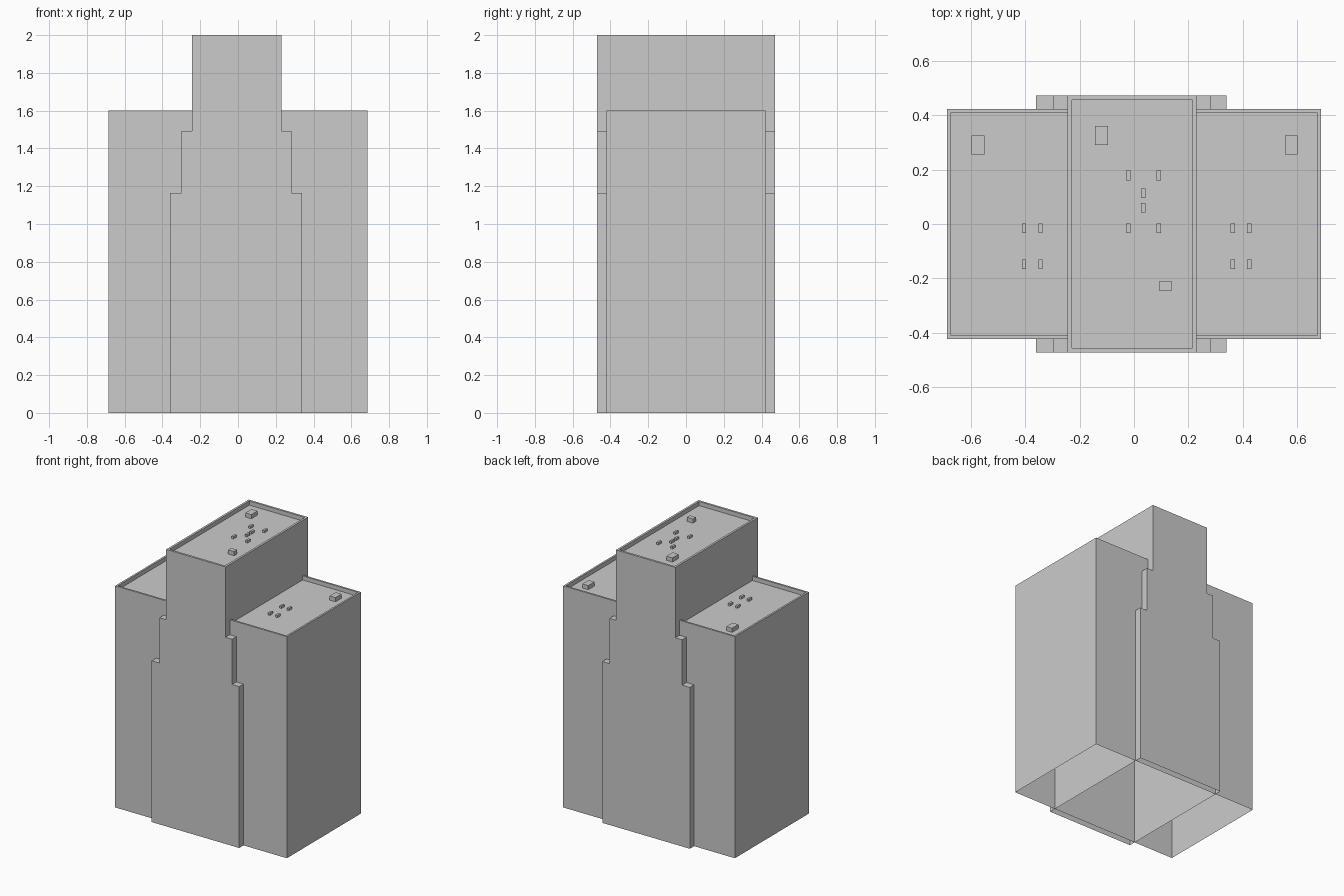
import bpy, bmesh

if "Cube" in bpy.data.objects:
    bpy.data.objects.remove(bpy.data.objects["Cube"])

RIM_DEPTH = 0.03


def finish(name, bm):
    bmesh.ops.recalc_face_normals(bm, faces=bm.faces[:])
    mesh = bpy.data.meshes.new(name)
    bm.to_mesh(mesh)
    bm.free()
    obj = bpy.data.objects.new(name, mesh)
    bpy.context.collection.objects.link(obj)
    return obj


def shell(name, profile, half_depth, rim):
    """Extrude an x-z profile along y, sink the roof behind a parapet, leave the base open."""
    bm = bmesh.new()
    face = bm.faces.new([bm.verts.new((x, -half_depth, z)) for x, z in profile])
    ext = bmesh.ops.extrude_face_region(bm, geom=[face])
    moved = [g for g in ext["geom"] if isinstance(g, bmesh.types.BMVert)]
    bmesh.ops.translate(bm, verts=moved, vec=(0, 2 * half_depth, 0))
    bmesh.ops.recalc_face_normals(bm, faces=bm.faces[:])
    top = max(bm.faces, key=lambda f: f.calc_center_median().z)
    base = min(bm.faces, key=lambda f: f.calc_center_median().z)
    # parapet: inset the roof, then push it straight down
    bmesh.ops.inset_region(bm, faces=[top], thickness=rim)
    floor = bmesh.ops.extrude_discrete_faces(bm, faces=[top])["faces"][0]
    old = list(floor.verts)
    bmesh.ops.translate(bm, verts=old, vec=(0, 0, -RIM_DEPTH))
    bmesh.ops.delete(bm, geom=[base], context='FACES')
    return finish(name, bm)


def roof_box(name, x, y, z, size):
    sx, sy, sz = size
    bm = bmesh.new()
    bmesh.ops.create_cube(bm, size=1)
    bmesh.ops.scale(bm, verts=bm.verts[:], vec=size)
    bmesh.ops.translate(bm, verts=bm.verts[:], vec=(x, y, z + sz / 2))
    return finish(name, bm)


# side wings: one wide body running behind the tower slab
shell("wing_body", [(-0.686, 0), (0.686, 0), (0.686, 1.6), (-0.686, 1.6)], 0.422, 0.019)

# stepped central tower
shell("central_tower", [(-0.36, 0), (0.339, 0), (0.339, 1.165), (0.282, 1.165),
                        (0.282, 1.492), (0.23, 1.492), (0.23, 2.0), (-0.244, 2.0),
                        (-0.244, 1.492), (-0.298, 1.492), (-0.298, 1.165),
                        (-0.36, 1.165)], 0.471, 0.022)

tower_roof, wing_roof = 2.0 - RIM_DEPTH, 1.6 - RIM_DEPTH
VENT = (0.016, 0.035, 0.017)

# large rooftop housings
roof_box("tower_roof_housing_back", -0.12, 0.325, tower_roof, (0.048, 0.07, 0.03))
roof_box("tower_roof_housing_front", 0.116, -0.227, tower_roof, (0.048, 0.033, 0.03))
for side, x in (("left", -0.573), ("right", 0.577)):
    roof_box(f"wing_roof_housing_{side}", x, 0.29, wing_roof, (0.047, 0.07, 0.03))

# small vents on the tower roof
vents = [(x, y) for x in (-0.021, 0.091) for y in (0.178, -0.016)]
vents += [(0.034, 0.113), (0.034, 0.059)]
for i, (x, y) in enumerate(vents):
    roof_box(f"tower_vent_{i + 1}", x, y, tower_roof, VENT)

# small vents on the wing roofs
for side, xs in (("left", (-0.404, -0.343)), ("right", (0.362, 0.423))):
    for i, x in enumerate(xs):
        for j, y in enumerate((-0.016, -0.147)):
            roof_box(f"wing_vent_{side}_{i * 2 + j + 1}", x, y, wing_roof, VENT)
